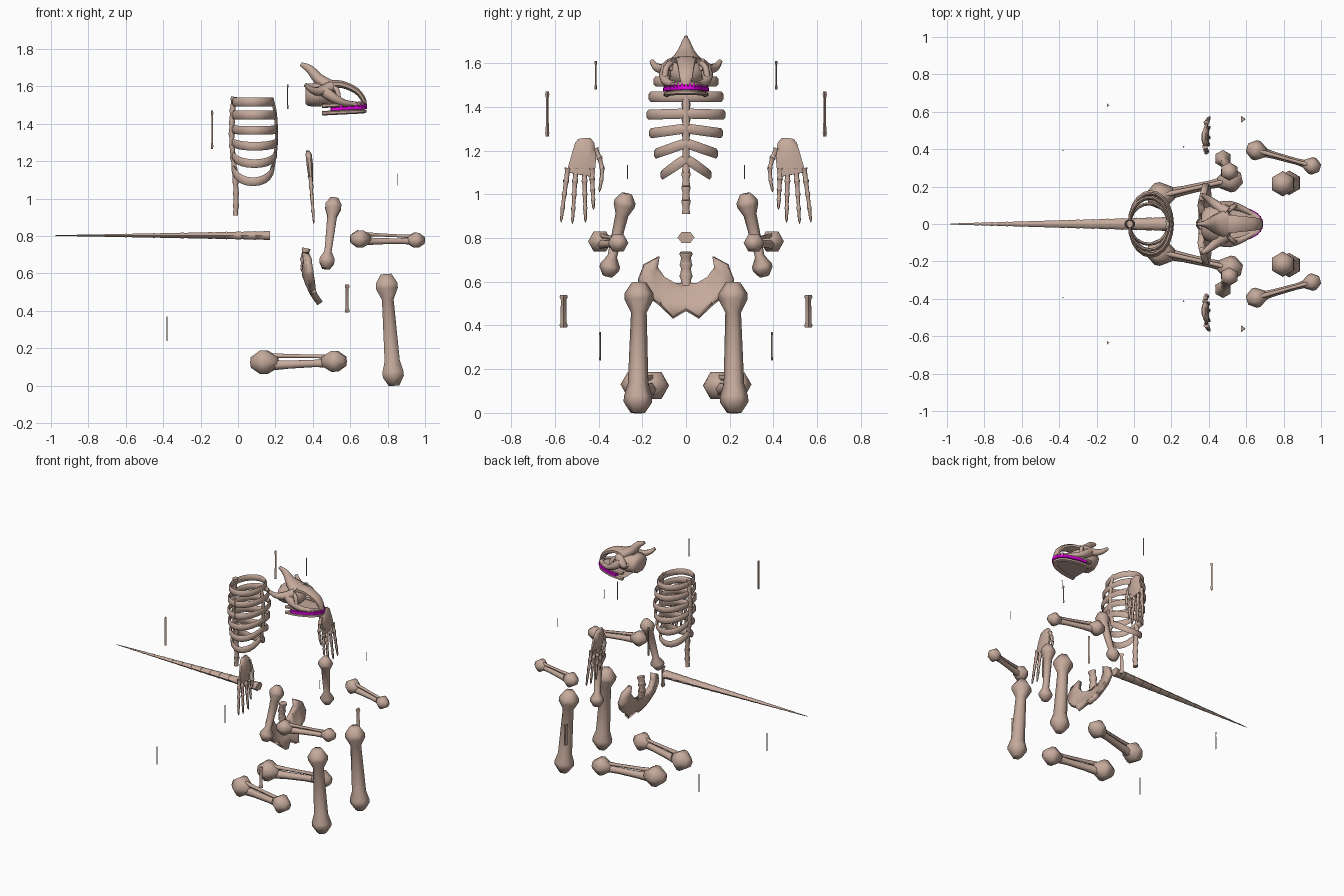
import bpy, bmesh, math
from mathutils import Vector

cube = bpy.data.objects.get("Cube")
if cube:
    bpy.data.objects.remove(cube)


def material(name, rgb):
    m = bpy.data.materials.new(name)
    m.use_nodes = True
    m.diffuse_color = (*rgb, 1)
    m.node_tree.nodes["Principled BSDF"].inputs["Base Color"].default_value = (*rgb, 1)
    return m


BONE = material("bone", (0.56, 0.40, 0.33))
MAGENTA = material("magenta teeth", (1.0, 0.0, 1.0))


def finish(name, bm, mirror=False, mat=BONE, angle=62):
    """Turn a bmesh into an object, optionally mirrored across the y = 0 plane."""
    bmesh.ops.recalc_face_normals(bm, faces=bm.faces)
    me = bpy.data.meshes.new(name)
    bm.to_mesh(me)
    bm.free()
    me.materials.append(mat)
    me.shade_smooth()
    me.set_sharp_from_angle(angle=math.radians(angle))
    ob = bpy.data.objects.new(name, me)
    bpy.context.collection.objects.link(ob)
    if mirror:
        mod = ob.modifiers.new("Mirror", "MIRROR")
        mod.use_axis = (False, True, False)
    return ob


def tube(bm, pts, radii, sides=6, ref=(0, 1, 0), closed=False):
    """Sweep an ellipse along pts; radii are (across, along ref) pairs or single numbers."""
    pts = [Vector(p) for p in pts]
    n = len(pts)
    rings = []
    for i, p in enumerate(pts):
        a = pts[(i - 1) % n] if closed else pts[max(i - 1, 0)]
        b = pts[(i + 1) % n] if closed else pts[min(i + 1, n - 1)]
        t = (b - a).normalized()
        u = t.cross(Vector(ref)).normalized()
        v = u.cross(t)
        r = radii[i] if isinstance(radii, list) else radii
        ra, rb = r if isinstance(r, tuple) else (r, r)
        ring = []
        for k in range(sides):
            ang = math.tau * (k + 0.5) / sides
            ring.append(bm.verts.new(p + u * ra * math.cos(ang) + v * rb * math.sin(ang)))
        rings.append(ring)
    for i in range(n if closed else n - 1):
        r0, r1 = rings[i], rings[(i + 1) % n]
        for k in range(sides):
            j = (k + 1) % sides
            bm.faces.new((r0[k], r0[j], r1[j], r1[k]))
    if not closed:
        bm.faces.new(rings[0])
        bm.faces.new(rings[-1])


def smooth(pts, steps=4):
    """Catmull-Rom points through a short path."""
    p = [Vector(q) for q in pts]
    p = [2 * p[0] - p[1]] + p + [2 * p[-1] - p[-2]]
    out = []
    for i in range(1, len(p) - 2):
        a, b, c, d = p[i - 1:i + 3]
        for s in range(steps):
            t = s / steps
            out.append(0.5 * (2 * b + (c - a) * t + (2 * a - 5 * b + 4 * c - d) * t ** 2
                              + (3 * b - a - 3 * c + d) * t ** 3))
    return out + [p[-2]]


def taper(a, b, n, power=1):
    return [a + (b - a) * (i / (n - 1)) ** power for i in range(n)]


def long_bone(bm, a, b, ra, rb, sa, sb):
    """Faceted knobs of radius ra, rb joined by a shaft from sa to sb."""
    a, b = Vector(a), Vector(b)
    d = (b - a).normalized()
    prof = [(-0.85, 0.5), (-0.1, 1), (0.3, 1)]
    pts = [a + d * ra * o for o, _ in prof] + [a + d * ra * 1.2, b - d * rb * 1.2]
    rad = [ra * k for _, k in prof] + [sa, sb]
    pts += [b - d * rb * o for o, _ in reversed(prof)]
    rad += [rb * k for _, k in reversed(prof)]
    tube(bm, pts, rad)


def knob(bm, c, d, r):
    c, d = Vector(c), Vector(d).normalized()
    prof = [(-0.9, 0.45), (-0.15, 1), (0.25, 1), (1.1, 0.45)]
    tube(bm, [c + d * r * o for o, _ in prof], [r * k for _, k in prof])


def paired_bone(name, a, b, ra, rb, thick, thin):
    """A thick shaft below and a thin one above, between two knobs."""
    bm = bmesh.new()
    a, b = Vector(a), Vector(b)
    knob(bm, a, b - a, ra)
    knob(bm, b, a - b, rb)
    for low, high, r in ((-0.25, -0.1, thick), (0.5, 0.4, thin)):
        pa = a + Vector((0, 0, low * ra))
        pb = b + Vector((0, 0, high * rb))
        tube(bm, [pa, pa.lerp(pb, 0.35), pa.lerp(pb, 0.7), pb], [r * 1.4, r, r * 0.9, r * 1.2])
    finish(name, bm, True)


# Limbs
bm = bmesh.new()
long_bone(bm, (0.795, 0.215, 0.54), (0.83, 0.22, 0.055), 0.067, 0.065, 0.036, 0.047)
finish("thigh_bones", bm, True)
bm = bmesh.new()
long_bone(bm, (0.51, 0.28, 0.963), (0.475, 0.35, 0.663), 0.049, 0.046, 0.030, 0.022)
finish("upper_arm_bones", bm, True)
paired_bone("forearm_bones", (0.65, 0.395, 0.785), (0.955, 0.31, 0.778), 0.053, 0.046, 0.019, 0.010)
paired_bone("shin_bones", (0.135, 0.15, 0.125), (0.52, 0.235, 0.13), 0.072, 0.064, 0.025, 0.012)

# Loose slender three-sided bones
for name, x, y, z0, z1, r in (
        ("long_sliver", -0.14, 0.635, 1.265, 1.47, 0.010),
        ("head_sliver", 0.265, 0.413, 1.48, 1.61, 0.006),
        ("tiny_sliver", 0.85, 0.268, 1.07, 1.135, 0.003),
        ("short_toe_bone", 0.58, 0.56, 0.39, 0.54, 0.020),
        ("low_sliver", -0.38, 0.393, 0.24, 0.37, 0.005)):
    bm = bmesh.new()
    h = z1 - z0
    tube(bm, [(x, y, z0 + h * t) for t in (0, 0.08, 0.16, 0.86, 0.93, 1)],
         [(r * 0.75 * k, r * k) for k in (0.9, 1.1, 0.8, 0.75, 1.1, 0.9)], 3)
    finish(name, bm, True)

# Tail
bm = bmesh.new()
segs = 15
for i in range(segs):
    x0, x1 = (0.17 - 1.15 * (j / segs) for j in (i, i + 1))
    r = 0.036 * (1 - i / segs) + 0.003
    s = 0.036 * (1 - (i + 1) / segs) + 0.002
    tube(bm, [(x0, 0, 0.803), (x0 - 0.012, 0, 0.803), (x1, 0, 0.803)],
         [(r * 0.74, r), (r * 0.7, r * 0.94), (s * 0.68, s * 0.92)])
finish("tail_vertebrae", bm, angle=75)


def vertebrae(bm, path, r):
    for a, b in zip(path, path[1:]):
        a, b = Vector(a), Vector(b)
        tube(bm, [a.lerp(b, t) for t in (0, 0.18, 0.5, 0.82, 1)],
             [(r * k * 0.8, r * k) for k in (1, 1.05, 0.8, 0.9, 0.9)], 8)


# Backbone, breastbone and ribs
bm = bmesh.new()
vertebrae(bm, [(-0.022 - 0.012 * math.sin(i * 0.55), 0, 1.545 - i * 0.0635) for i in range(11)], 0.021)
finish("backbone", bm)
bm = bmesh.new()
tube(bm, smooth([(0.18, 0, 1.54), (0.2, 0, 1.45), (0.205, 0, 1.3), (0.185, 0, 1.15)]), (0.01, 0.016))
finish("breastbone", bm)
bm = bmesh.new()
for z, sag, ry, front in ((1.517, 0.0, 0.14, 0.185), (1.447, 0.0, 0.163, 0.2), (1.37, 0.005, 0.172, 0.205),
                          (1.302, 0.022, 0.16, 0.205), (1.235, 0.048, 0.138, 0.2), (1.165, 0.075, 0.108, 0.185)):
    mid, rx = (front - 0.025) / 2, (front + 0.025) / 2
    loop = []
    for k in range(20):
        a = math.tau * k / 20
        loop.append((mid + rx * math.cos(a), ry * math.sin(a), z - sag * abs(math.sin(a))))
    tube(bm, loop, (0.010, 0.023), 6, (0, 0, 1), True)
finish("ribs", bm)

# Pelvis: a cut plate bent along its height
bm = bmesh.new()
outline = [(0, 0.59), (0.05, 0.59), (0.1, 0.62), (0.133, 0.665), (0.125, 0.715), (0.19, 0.68),
           (0.217, 0.61), (0.19, 0.55), (0.12, 0.5), (0.06, 0.44), (0, 0.475)]
bm.faces.new([bm.verts.new((0, y, z)) for y, z in outline])
for axis, cuts in ((2, (0.5, 0.55, 0.6, 0.65)), (1, (0.05, 0.1, 0.15))):
    for c in cuts:
        co, no = Vector(), Vector()
        co[axis], no[axis] = c, 1
        bmesh.ops.bisect_plane(bm, geom=bm.verts[:] + bm.edges[:] + bm.faces[:], plane_co=co, plane_no=no)
for v in bm.verts:
    v.co.x = 0.355 + 1.9 * max(0, 0.65 - v.co.z) ** 2 + 0.25 * max(0, v.co.y - 0.1)
pelvis = finish("pelvis", bm, True)
solid = pelvis.modifiers.new("Thickness", "SOLIDIFY")
solid.thickness, solid.offset = 0.034, 0
bm = bmesh.new()
vertebrae(bm, [(0.365, 0, 0.735), (0.355, 0, 0.685), (0.355, 0, 0.635), (0.365, 0, 0.58)], 0.03)
finish("lower_backbone", bm)

# Hands
bm = bmesh.new()
tube(bm, [(0.372, 0.465, 1.255), (0.378, 0.463, 1.235), (0.385, 0.468, 1.17), (0.39, 0.483, 1.09)],
     [(0.01, 0.03), (0.018, 0.048), (0.018, 0.062), (0.010, 0.07)], 8)
fingers = [((0.54, 1.12), (0.557, 1.0), (0.572, 0.872)), ((0.503, 1.12), (0.512, 1.0), (0.52, 0.865)),
           ((0.465, 1.12), (0.463, 1.0), (0.46, 0.87)), ((0.432, 1.12), (0.427, 1.02), (0.423, 0.93)),
           ((0.415, 1.21), (0.383, 1.12), (0.397, 1.01))]
for path in fingers:
    pts = smooth([(0.383 + 0.075 * (1.17 - z), y, z) for y, z in path], 2)
    for i, (a, b) in enumerate(zip(pts, pts[1:])):
        r = 0.016 - 0.002 * i
        last = i == len(pts) - 2
        tube(bm, [a, a.lerp(b, 0.2), a.lerp(b, 0.75), b], [r, r * 0.75, r * 0.65, 0.001 if last else r * 0.9])
finish("hands", bm, True)

# Skull: braincase, crest, side horns, snout bridge, cheeks
bm = bmesh.new()
tube(bm, [(0.36, 0, 1.555), (0.375, 0, 1.555), (0.42, 0, 1.555), (0.47, 0, 1.56), (0.51, 0, 1.565), (0.535, 0, 1.57)],
     [(0.05, 0.05), (0.063, 0.085), (0.067, 0.1), (0.066, 0.098), (0.055, 0.065), (0.035, 0.025)], 10)
finish("braincase", bm)
bm = bmesh.new()
path = smooth([(0.335, 0, 1.72), (0.385, 0, 1.692), (0.43, 0, 1.64), (0.49, 0, 1.6)], 3)
tube(bm, path, list(zip(taper(0.01, 0.04, 10, 0.7), taper(0.008, 0.085, 10, 1.6))), 8)
finish("crest_horn", bm)
bm = bmesh.new()
path = smooth([(0.36, 0.157, 1.61), (0.395, 0.135, 1.582), (0.44, 0.1, 1.575), (0.5, 0.06, 1.595)], 3)
tube(bm, path, taper(0.011, 0.034, 10), 7, (0, 0, 1))
finish("side_horns", bm, True)
bm = bmesh.new()
path = smooth([(0.49, 0, 1.612), (0.56, 0, 1.61), (0.635, 0, 1.575), (0.67, 0, 1.53), (0.678, 0, 1.5)], 3)
tube(bm, path, list(zip(taper(0.024, 0.012, 13), taper(0.055, 0.022, 13))), 8)
finish("snout_bridge", bm)
bm = bmesh.new()
tube(bm, smooth([(0.46, 0.085, 1.575), (0.51, 0.098, 1.54), (0.57, 0.085, 1.512), (0.65, 0.045, 1.505)], 3),
     taper(0.034, 0.011, 10), 7, (0, 0, 1))
tube(bm, smooth([(0.5, 0.07, 1.6), (0.53, 0.09, 1.58), (0.54, 0.098, 1.53)], 3), 0.014)
finish("cheek_bones", bm, True)

# Jaws and teeth follow the same curved arch
half = [(0.45, 0.088), (0.54, 0.084), (0.62, 0.06), (0.66, 0.032)]
arch = half + [(0.672, 0)] + [(x, -y) for x, y in reversed(half)]


def arch_at(z, grow=0.0):
    return smooth([(x + grow, y * (1 + 8 * grow), z + 0.05 * (x - 0.6)) for x, y in arch], 4)


for name, z, height in (("upper_jaw", 1.504, 0.012), ("lower_jaw", 1.464, 0.012)):
    bm = bmesh.new()
    tube(bm, arch_at(z), (0.016, height), 6, (0, 0, 1))
    bm.faces.new([bm.verts.new(p) for p in arch_at(z)])
    finish(name, bm)
bm = bmesh.new()
tube(bm, arch_at(1.484)[2:-2], (0.026, 0.012), 4, (0, 0, 1))
for p in arch_at(1.484, 0.011)[4:-4:2]:
    tube(bm, [p, p + Vector((0, 0, 0.022))], [0.011, 0.006], 4)
finish("teeth", bm, mat=MAGENTA, angle=50)
